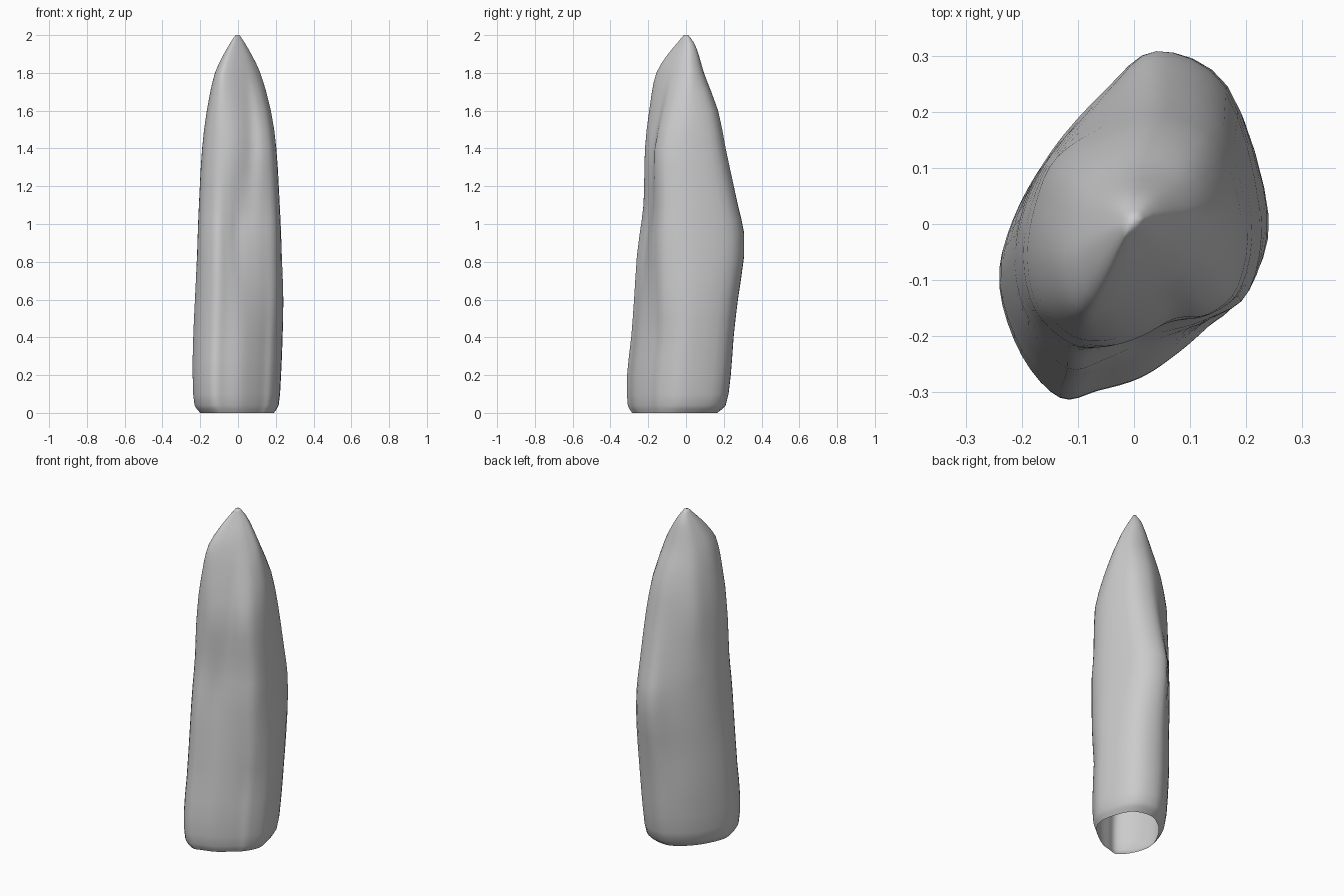
import bpy, bmesh
from mathutils import Vector

if "Cube" in bpy.data.objects:
    bpy.data.objects.remove(bpy.data.objects["Cube"])

# Cross-sections (x, y), counter-clockwise from the back, at four heights
SECTIONS = [
    (0.4, [(.03, .25), (-.08, .195), (-.16, .11), (-.22, 0), (-.24, -.1), (-.2, -.22), (-.13, -.295),
           (-.06, -.282), (.02, -.258), (.09, -.212), (.145, -.165), (.195, -.12), (.238, 0), (.17, .2)]),
    (0.95, [(.04, .31), (-.05, .235), (-.145, .13), (-.2, .03), (-.215, -.07), (-.19, -.17), (-.12, -.245),
            (-.055, -.23), (-.005, -.205), (.05, -.195), (.13, -.172), (.207, -.12), (.228, .03), (.165, .245)]),
    (1.4, [(.06, .215), (-.03, .19), (-.135, .125), (-.175, .04), (-.19, -.06), (-.17, -.15), (-.11, -.205),
           (-.045, -.217), (.015, -.2), (.075, -.168), (.135, -.16), (.188, -.11), (.205, .01), (.16, .165)]),
    (1.8, [(.03, .095), (-.025, .088), (-.075, .055), (-.105, 0), (-.12, -.06), (-.11, -.12), (-.085, -.155),
           (-.045, -.145), (0, -.118), (.04, -.09), (.075, -.06), (.1, -.025), (.117, .025), (.085, .075)]),
]
# Silhouette: z, x min, x max, y min, y max
LIMITS = [
    (0, -.2, .19, -.285, .165), (.04, -.23, .215, -.308, .21), (.2, -.24, .228, -.312, .237),
    (.4, -.237, .236, -.29, .252), (.6, -.228, .24, -.275, .275), (.83, -.217, .232, -.26, .308),
    (.95, -.213, .228, -.245, .308), (1.1, -.207, .221, -.225, .275), (1.4, -.19, .203, -.217, .21),
    (1.6, -.165, .174, -.195, .17), (1.8, -.122, .118, -.157, .095), (1.9, -.075, .07, -.095, .066),
    (1.96, -.04, .035, -.045, .042), (2, -.013, .008, -.012, .012),
]


def closed_spline(pts, steps=4):
    p = [Vector(q) for q in pts]
    n = len(p)
    out = []
    for i in range(n):
        a, b, c, d = p[i - 1], p[i], p[(i + 1) % n], p[(i + 2) % n]
        for k in range(steps):
            t = k / steps
            out.append(b + .5 * t * (c - a + t * (2 * a - 5 * b + 4 * c - d + t * (3 * (b - c) + d - a))))
    return out


def locate(table, z):
    """Index of the entry below z and the blend towards the next one."""
    i = 0
    while i < len(table) - 2 and z > table[i + 1][0]:
        i += 1
    t = (z - table[i][0]) / (table[i + 1][0] - table[i][0])
    return i, min(1, max(0, t))


def limits_at(z):
    """Smooth silhouette limits at height z (cubic through the table)."""
    i, t = locate(LIMITS, z)
    n = len(LIMITS) - 1
    a, b, c, d = [LIMITS[min(n, max(0, k))] for k in (i - 1, i, i + 1, i + 2)]
    h = c[0] - b[0]
    out = []
    for k in range(1, 5):
        m0 = (c[k] - a[k]) / (c[0] - a[0]) * h
        m1 = (d[k] - b[k]) / (d[0] - b[0]) * h
        out.append(b[k] + t * (m0 + t * (3 * (c[k] - b[k]) - 2 * m0 - m1 + t * (2 * (b[k] - c[k]) + m0 + m1))))
    return out


curves = [(z, closed_spline(p)) for z, p in SECTIONS]


def ring_at(z):
    i, t = locate(curves, z)
    pts = [p.lerp(q, t) for p, q in zip(curves[i][1], curves[i + 1][1])]
    x0, x1, y0, y1 = limits_at(z)
    xs, ys = [p.x for p in pts], [p.y for p in pts]
    fx = (x1 - x0) / (max(xs) - min(xs))
    fy = (y1 - y0) / (max(ys) - min(ys))
    return [(x0 + (p.x - min(xs)) * fx, y0 + (p.y - min(ys)) * fy, z) for p in pts]


# Pointed stone: loft the rings, open underneath, closed at the tip
heights = sorted({r[0] for r in LIMITS} | {.02, .1, .3, .5, .7, 1.02, 1.2, 1.3, 1.5, 1.7, 1.75, 1.85, 1.93, 1.985})
bm = bmesh.new()
rings = [[bm.verts.new(c) for c in ring_at(z)] for z in heights]
for low, high in zip(rings, rings[1:]):
    for i in range(len(low)):
        j = (i + 1) % len(low)
        bm.faces.new((low[i], low[j], high[j], high[i]))
bm.faces.new(rings[-1])
bmesh.ops.recalc_face_normals(bm, faces=bm.faces)
mesh = bpy.data.meshes.new("pointed_stone")
bm.to_mesh(mesh)
bm.free()
mesh.shade_smooth()
stone = bpy.data.objects.new("pointed_stone", mesh)
bpy.context.collection.objects.link(stone)
